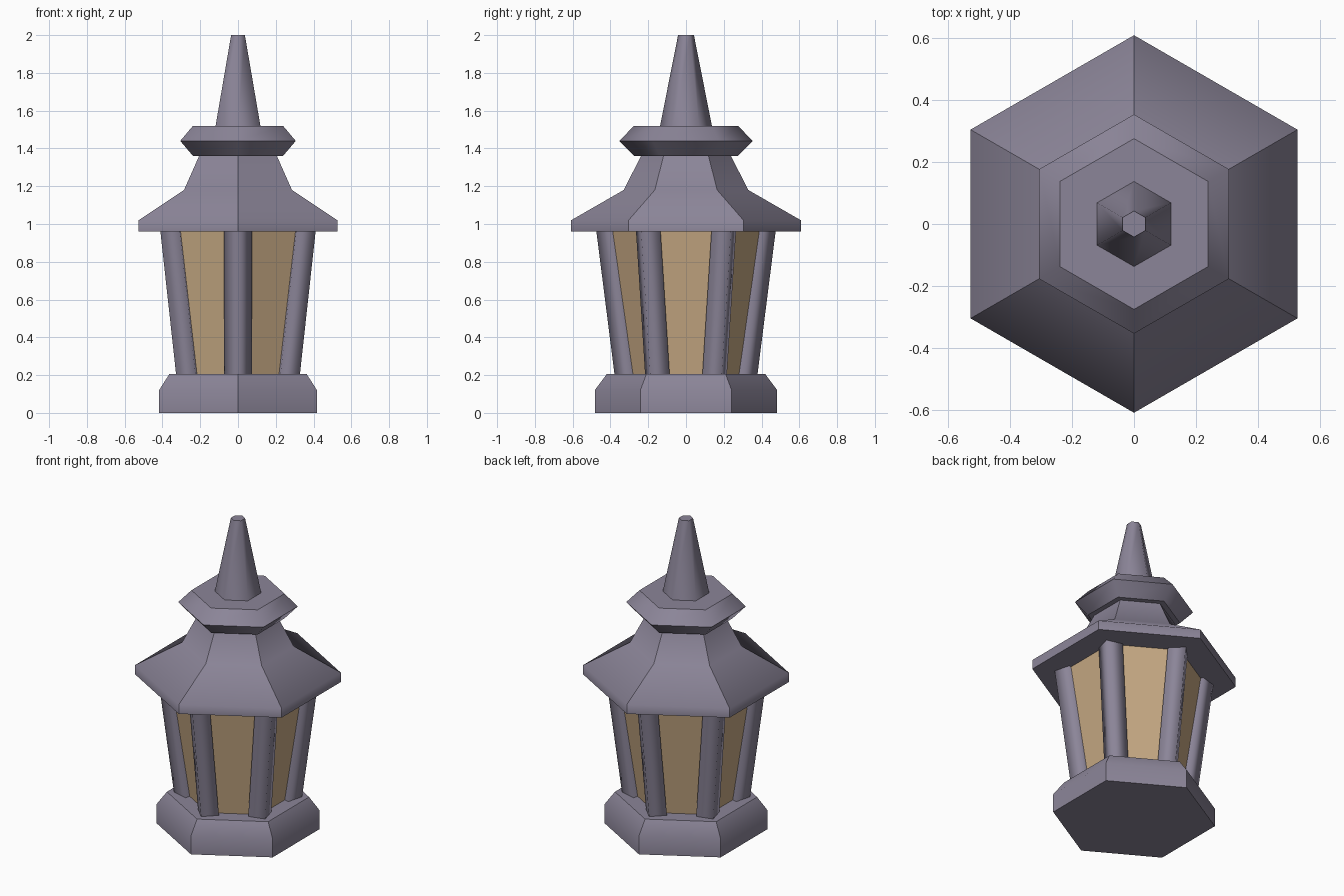
import bpy
import bmesh
from math import sin, cos, pi

cube = bpy.data.objects.get("Cube")
if cube:
    bpy.data.objects.remove(cube, do_unlink=True)


def material(name, rgb):
    mat = bpy.data.materials.new(name)
    mat.use_nodes = True
    mat.diffuse_color = (*rgb, 1)
    mat.node_tree.nodes["Principled BSDF"].inputs["Base Color"].default_value = (*rgb, 1)
    return mat


metal = material("violet grey metal", (0.26, 0.235, 0.315))
glass = material("amber glass", (0.57, 0.40, 0.23))


def loft(name, mat, profile, sides=6, turn=-pi / 2, path=None, sharp_hips=False, sharp_rings=False):
    """Stack polygon rings from a (radius, z) profile, cap the ends and mark sharp edges.
    path gives a centre (x, y) for each ring."""
    bm = bmesh.new()
    rings = []
    for i, (r, z) in enumerate(profile):
        cx, cy = path[i] if path else (0, 0)
        angles = [turn + 2 * pi * k / sides for k in range(sides)]
        rings.append([bm.verts.new((cx + r * cos(a), cy + r * sin(a), z)) for a in angles])
    caps = [bm.faces.new(rings[0][::-1]), bm.faces.new(rings[-1])]
    for low, high in zip(rings, rings[1:]):
        for k in range(sides):
            n = (k + 1) % sides
            bm.faces.new((low[k], low[n], high[n], high[k]))
    for face in bm.faces:
        face.smooth = True
    cap_edges = {e for f in caps for e in f.edges}
    for edge in bm.edges:
        is_hip = abs(edge.verts[0].co.z - edge.verts[1].co.z) > 1e-5
        sharp = edge in cap_edges or (sharp_hips if is_hip else sharp_rings)
        edge.smooth = not sharp
    mesh = bpy.data.meshes.new(name)
    bm.to_mesh(mesh)
    bm.free()
    mesh.materials.append(mat)
    obj = bpy.data.objects.new(name, mesh)
    bpy.context.collection.objects.link(obj)
    return obj


# Chamfered hexagonal foot
loft("base", metal, [(0.483, 0), (0.483, 0.12), (0.42, 0.205)], sharp_hips=True)

# Tapered glass body
loft("glass_panes", glass, [(0.31, 0.2), (0.425, 0.965)], sharp_hips=True)

# Leaning diamond-section posts on the six corners
for i in range(6):
    a = -pi / 2 + i * pi / 3
    centres = [(r * cos(a), r * sin(a)) for r in (0.303, 0.4)]
    loft(f"post_{i + 1}", metal, [(0.075, 0.2), (0.075, 0.965)], sides=4, turn=a, path=centres)

# Flared roof with a vertical eave
loft("roof", metal, [(0.608, 0.96), (0.608, 1.02), (0.33, 1.18), (0.238, 1.36)], sharp_hips=True)

# Bevelled collar and pointed finial
loft("collar", metal, [(0.275, 1.36), (0.353, 1.44), (0.275, 1.52)], sharp_rings=True)
loft("finial", metal, [(0.137, 1.52), (0.042, 2.0)])
